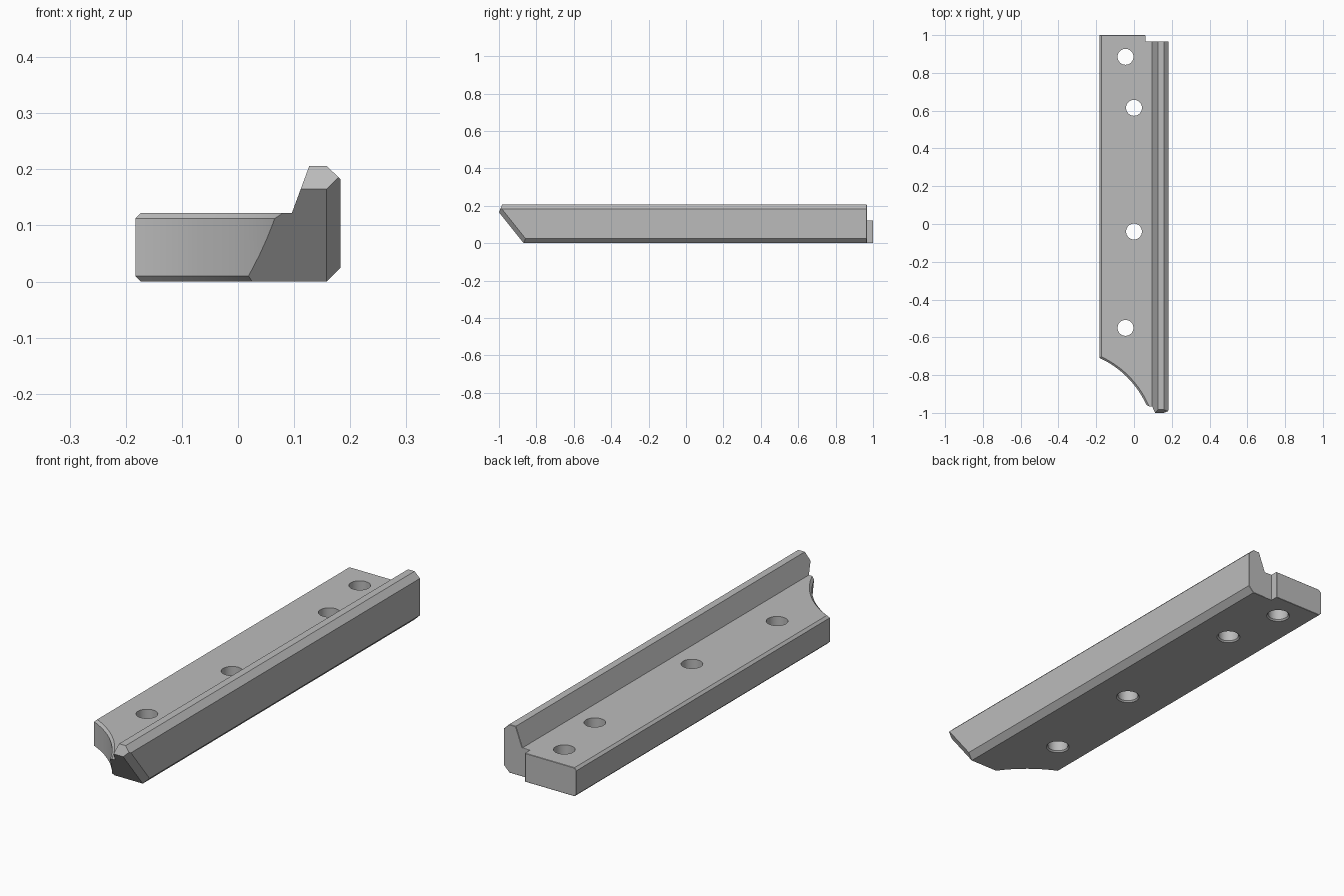
import bpy, bmesh, math
from mathutils import Vector

cube = bpy.data.objects.get("Cube")
if cube:
    bpy.data.objects.remove(cube, do_unlink=True)

grey = bpy.data.materials.new("plain grey")
grey.use_nodes = True
colour = (0.5, 0.5, 0.5, 1)
grey.diffuse_color = colour
grey.node_tree.nodes["Principled BSDF"].inputs["Base Color"].default_value = colour


def make_object(name, bm, helper=False):
    bmesh.ops.recalc_face_normals(bm, faces=bm.faces)
    mesh = bpy.data.meshes.new(name)
    bm.to_mesh(mesh)
    bm.free()
    mesh.materials.append(grey)
    obj = bpy.data.objects.new(name, mesh)
    bpy.context.collection.objects.link(obj)
    obj.hide_render = obj.hide_viewport = helper
    return obj


def turned_cutter(name, x, y, profile, sides):
    """Closed turned solid from (radius, height) pairs."""
    bm = bmesh.new()
    rings = []
    for r, z in profile:
        rings.append([bm.verts.new((x + r * math.cos(a), y + r * math.sin(a), z))
                      for a in (math.tau * i / sides for i in range(sides))])
    for low, high in zip(rings, rings[1:]):
        for i in range(sides):
            j = (i + 1) % sides
            bm.faces.new((low[i], low[j], high[j], high[i]))
    bm.faces.new(rings[0])
    bm.faces.new(rings[-1])
    return make_object(name, bm, True)


def slice_off(bm, point, normal):
    """Remove what lies on the normal side of a plane and cap the cut."""
    cut = bmesh.ops.bisect_plane(bm, geom=bm.verts[:] + bm.edges[:] + bm.faces[:],
                                 plane_co=point, plane_no=Vector(normal).normalized(),
                                 clear_outer=True)
    edges = [e for e in cut["geom_cut"] if isinstance(e, bmesh.types.BMEdge)]
    bmesh.ops.edgeloop_fill(bm, edges=edges)


# Rail: shelf and raised lip drawn as one section, run along y
section = [(-0.183, 0.01), (-0.173, 0), (0.158, 0), (0.183, 0.025),
           (0.183, 0.182), (0.158, 0.206), (0.127, 0.206), (0.096, 0.122),
           (-0.173, 0.122), (-0.183, 0.112)]
bm = bmesh.new()
face = bm.faces.new([bm.verts.new((x, -1.1, z)) for x, z in section])
run = bmesh.ops.extrude_face_region(bm, geom=[face])
bmesh.ops.translate(bm, vec=(0, 2.1, 0),
                    verts=[v for v in run["geom"] if isinstance(v, bmesh.types.BMVert)])

# Raked front end with its top and side chamfers
slice_off(bm, (0, -0.868, 0), (0, -1, -0.8))
slice_off(bm, (0, -1, 0.165), (0, -0.041, 0.017))
slice_off(bm, (0.158, -0.868, 0), (0.03, -0.025, -0.02))
rail = make_object("rail", bm)

# Scooped front corner, bolt holes and rear step
scoop = [(0.515, -0.005), (0.5, 0.01), (0.5, 0.112), (0.515, 0.127)]
cutters = [turned_cutter("scoop_cutter", -0.39, -1.164, scoop, 128)]
bore = [(0.053, -0.005), (0.042, 0.006), (0.042, 0.2)]
for x, y in [(-0.045, 0.885), (0, 0.615), (0, -0.04), (-0.045, -0.55)]:
    cutters.append(turned_cutter("hole_cutter", x, y, bore, 48))
bm = bmesh.new()
bmesh.ops.create_cube(bm, size=1)
bmesh.ops.scale(bm, vec=(0.3, 0.3, 0.6), verts=bm.verts)
bmesh.ops.translate(bm, vec=(0.21, 1.117, 0.1), verts=bm.verts)
cutters.append(make_object("step_cutter", bm, True))

for cutter in cutters:
    mod = rail.modifiers.new(cutter.name, "BOOLEAN")
    mod.operation = "DIFFERENCE"
    mod.solver = "EXACT"
    mod.object = cutter
graph = bpy.context.evaluated_depsgraph_get()
finished = bpy.data.meshes.new_from_object(rail.evaluated_get(graph))
rail.modifiers.clear()
rail.data = finished
for cutter in cutters:
    bpy.data.objects.remove(cutter, do_unlink=True)

# Small chamfer around the rear faces
bm = bmesh.new()
bm.from_mesh(finished)
bmesh.ops.remove_doubles(bm, verts=bm.verts, dist=0.0001)
rear = [f for f in bm.faces if f.normal.y > 0.99 and f.calc_center_median().y > 0.9]
edges = {e for f in rear for e in f.edges
         if e.is_convex and e.calc_face_angle(0) > 0.3}
bmesh.ops.bevel(bm, geom=list(edges), offset=0.008, segments=1, affect="EDGES",
                profile=0.5, clamp_overlap=True)
bm.to_mesh(finished)
bm.free()

bpy.context.view_layer.objects.active = rail
rail.select_set(True)
bpy.ops.object.shade_smooth_by_angle(angle=math.radians(25))
